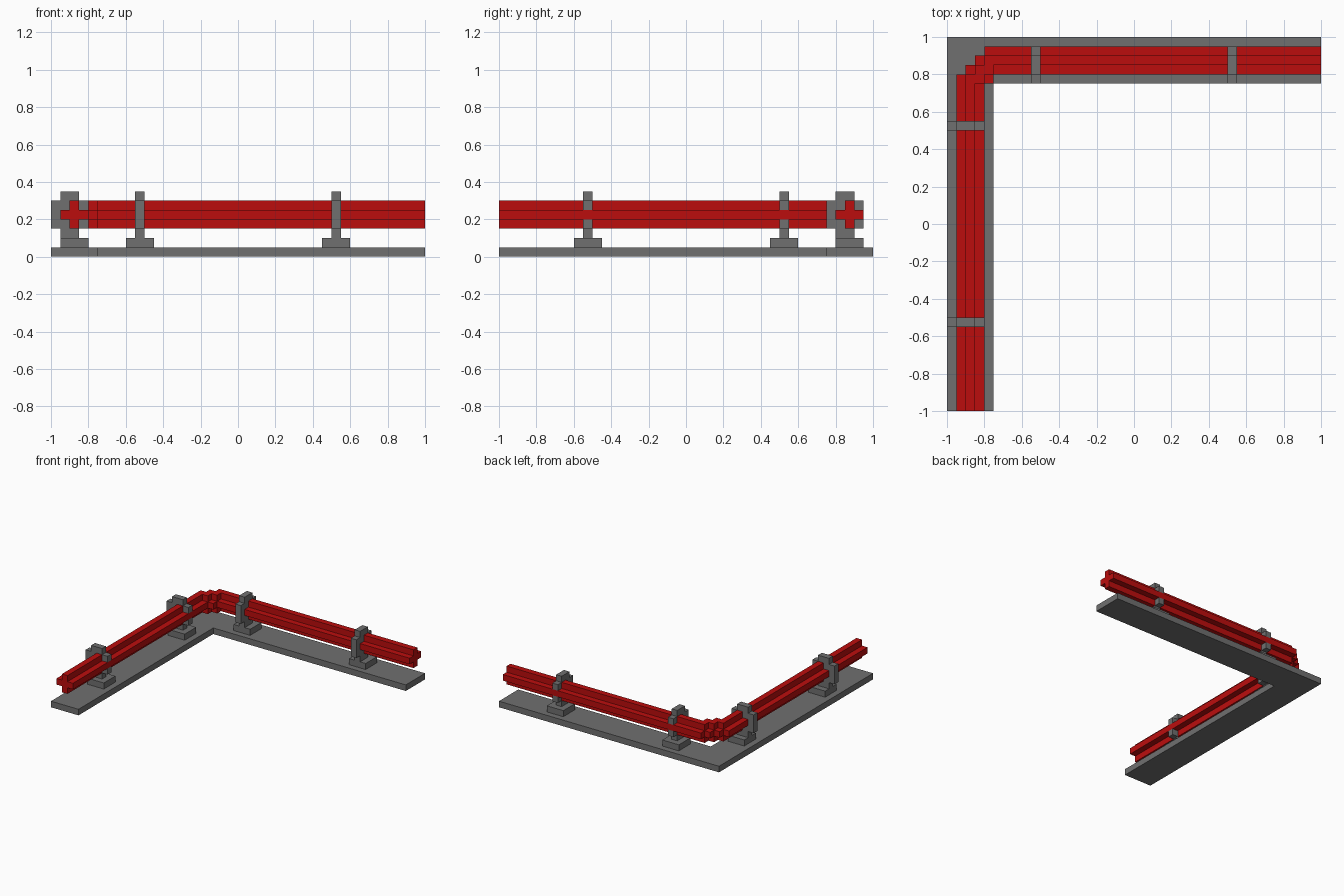
import bpy, bmesh

if "Cube" in bpy.data.objects:
    bpy.data.objects.remove(bpy.data.objects["Cube"])

U = 0.05  # grid step


def material(name, rgb):
    m = bpy.data.materials.new(name)
    m.diffuse_color = (*rgb, 1)
    m.use_nodes = True
    m.node_tree.nodes["Principled BSDF"].inputs["Base Color"].default_value = m.diffuse_color
    return m


RED = material("red", (0.5, 0.004, 0.004))
GREY = material("grey", (0.16, 0.16, 0.16))


def build(name, prisms, place, mat):
    """Each prism is (outline, low, high); place maps (a, b, depth) to x, y, z."""
    bm = bmesh.new()
    for outline, low, high in prisms:
        face = bm.faces.new([bm.verts.new(place(a, b, low)) for a, b in outline])
        top = [bm.verts.new(place(a, b, high)) for a, b in outline]
        bottom = list(face.verts)
        bm.faces.new(top[::-1])
        n = len(top)
        for k in range(n):
            j = (k + 1) % n
            bm.faces.new((bottom[j], bottom[k], top[k], top[j]))
    bmesh.ops.recalc_face_normals(bm, faces=bm.faces)
    mesh = bpy.data.meshes.new(name)
    bm.to_mesh(mesh)
    bm.free()
    mesh.materials.append(mat)
    bpy.context.collection.objects.link(bpy.data.objects.new(name, mesh))


def rect(a0, b0, a1, b1):
    return [(a0, b0), (a1, b0), (a1, b1), (a0, b1)]


def plan(i, j, z):  # measured from the back left corner
    return (-1 + i * U, 1 - j * U, z * U)


def side_run(a, z, d):  # section of the run along y
    return (-1 + a * U, d * U, z * U)


def back_run(a, z, d):  # section of the run along x
    return (d * U, 0.75 + a * U, z * U)


# L-shaped base plate
base = [(0, 0), (40, 0), (40, 5), (5, 5), (5, 40), (0, 40)]
build("base_plate", [(base, 0, 1)], plan, GREY)

# Cross-section pipe with a stepped corner: wide middle layer, narrow ribs
wide = [(1, 40), (1, 4), (2, 4), (2, 3), (3, 3), (3, 2), (4, 2), (4, 1),
        (40, 1), (40, 4), (5, 4), (5, 5), (4, 5), (4, 40)]
rib = [(2, 40), (2, 4), (3, 4), (3, 3), (4, 3), (4, 2), (40, 2),
       (40, 3), (5, 3), (5, 4), (4, 4), (4, 5), (3, 5), (3, 40)]
build("pipe", [(wide, 4, 5), (rib, 3, 4), (rib, 5, 6)], plan, RED)

# Brackets wrapping the pipe, each on a square foot
clamp = [(0, 3), (1, 3), (1, 2), (3, 2), (3, 3), (2, 3), (2, 4), (1, 4),
         (1, 5), (2, 5), (2, 6), (3, 6), (3, 7), (1, 7), (1, 6), (0, 6)]
tabs = [rect(3, 3, 4, 4), rect(3, 5, 4, 6)]
foot = rect(1, 1, 4, 2)
for run, place in (("side", side_run), ("back", back_run)):
    for n, d in enumerate((-11, 10), 1):
        build(f"{run}_bracket_{n}", [(p, d, d + 1) for p in [clamp] + tabs], place, GREY)
        build(f"{run}_foot_{n}", [(foot, d - 1, d + 2)], place, GREY)
